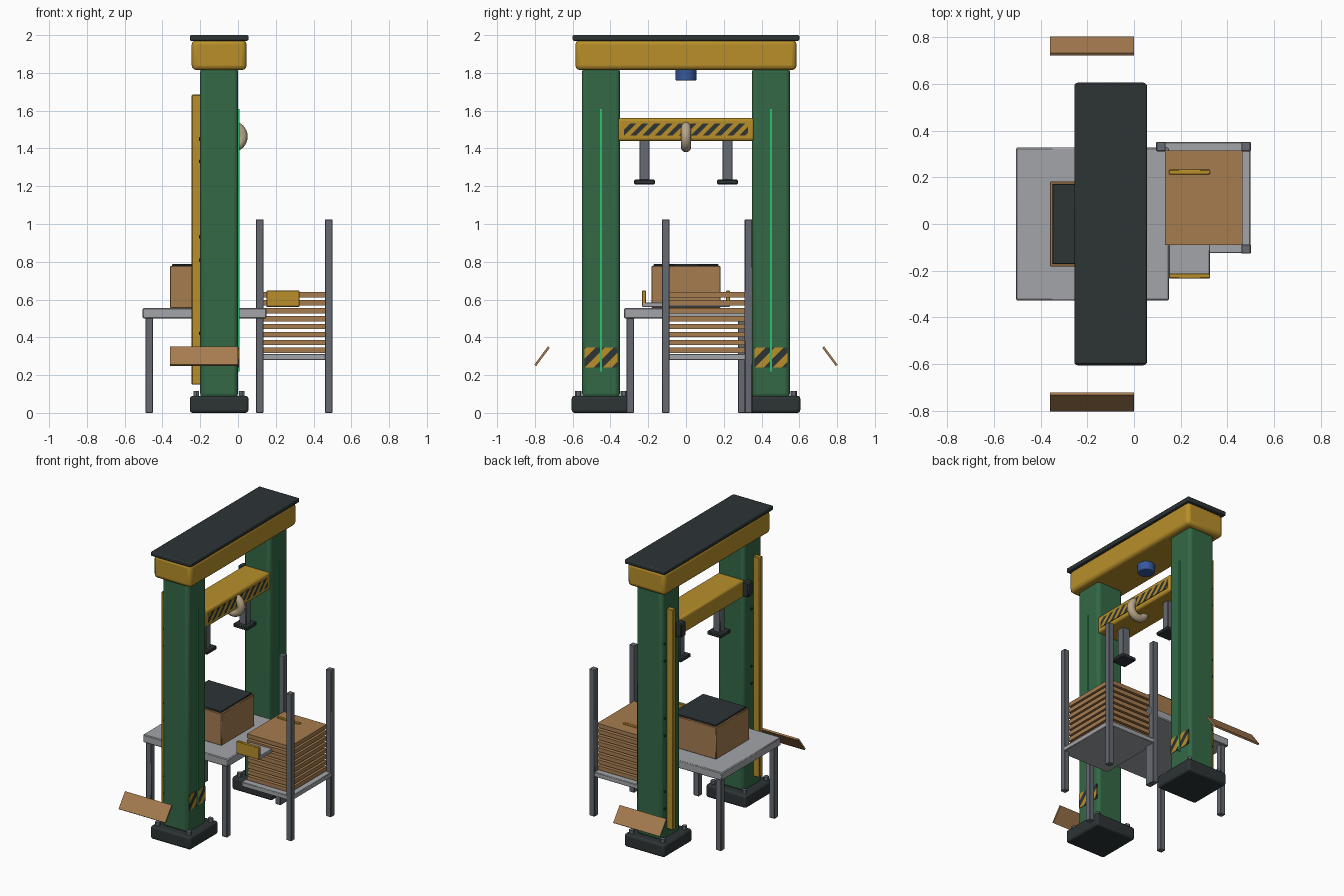
import bpy, bmesh, math
from mathutils import Vector

if "Cube" in bpy.data.objects:
    bpy.data.objects.remove(bpy.data.objects["Cube"], do_unlink=True)


def srgb(r, g, b):
    return [((c / 255 + 0.055) / 1.055) ** 2.4 for c in (r, g, b)] + [1.0]


def material(name, *rgb):
    m = bpy.data.materials.new(name)
    m.use_nodes = True
    m.diffuse_color = srgb(*rgb)
    m.node_tree.nodes["Principled BSDF"].inputs["Base Color"].default_value = srgb(*rgb)
    return m


GREEN = material("column green", 51, 104, 69)
YELLOW = material("machine yellow", 184, 143, 42)
DARK = material("dark rubber", 45, 52, 53)
LIGHT = material("light grey metal", 163, 165, 169)
STEEL = material("steel grey", 102, 107, 114)
CARD = material("cardboard brown", 166, 124, 80)
BLUE = material("sensor blue", 54, 88, 155)
BEIGE = material("hook beige", 184, 166, 136)
GLOW = material("signal green", 40, 195, 112)
parts = []


def add(name, bm, *mats, bevel=0, segments=3):
    me = bpy.data.meshes.new(name)
    bm.to_mesh(me)
    bm.free()
    ob = bpy.data.objects.new(name, me)
    bpy.context.collection.objects.link(ob)
    for m in mats:
        me.materials.append(m)
    if bevel:
        mod = ob.modifiers.new("rounding", "BEVEL")
        mod.width, mod.segments = bevel, segments
    parts.append(ob)
    return ob


def cube_mesh(lo, hi):
    bm = bmesh.new()
    bmesh.ops.create_cube(bm, size=1)
    lo, hi = Vector(lo), Vector(hi)
    for v in bm.verts:
        v.co = (lo + hi) / 2 + v.co * (hi - lo)
    return bm


def box(name, x, y, z, mat, bevel=0, segments=3):
    return add(name, cube_mesh(*zip(x, y, z)), mat, bevel=bevel, segments=segments)


def mid(c, half):
    return c - half, c + half


def cylinder(name, at, radius, depth, mat, axis="Z", sides=12, bevel=0):
    bm = bmesh.new()
    bmesh.ops.create_cone(bm, cap_ends=True, segments=sides, radius1=radius,
                          radius2=radius, depth=depth)
    ob = add(name, bm, mat, bevel=bevel)
    ob.location = at
    if axis == "X":
        ob.rotation_euler.y = math.pi / 2
    return ob


def hazard_plate(name, y, z, width):
    """Thin plate cut by diagonal planes; alternate bands are yellow."""
    bm = cube_mesh((-0.002, y[0], z[0]), (0.004, y[1], z[1]))
    for i in range(-10, 30):
        bmesh.ops.bisect_plane(bm, geom=bm.verts[:] + bm.edges[:] + bm.faces[:],
                               plane_co=(0, y[0] + i * width, z[0]), plane_no=(0, 1, -1))
    for f in bm.faces:
        c = f.calc_center_median()
        band = math.floor((c.y - y[0] - c.z + z[0]) / width)
        f.material_index = band % 2
    add(name, bm, YELLOW, DARK)


# Gantry columns with feet, rails, light strips and warning plates
for side, s in (("front", -1), ("back", 1)):
    yc = s * 0.45
    box(side + "_column", (-0.2, 0), mid(yc, 0.1), (0.08, 1.83), GREEN, 0.022)
    box(side + "_foot", mid(-0.1, 0.155), mid(yc, 0.155), (0, 0.09), DARK, 0.015)
    for dx in (-0.12, 0.12):
        for dy in (-0.12, 0.12):
            cylinder(side + "_foot_bolt", (-0.1 + dx, yc + dy, 0.1), 0.017, 0.03, STEEL, sides=6)
    box(side + "_light_strip", (-0.002, 0.007), mid(yc, 0.005), (0.22, 1.61), GLOW)
    hazard_plate(side + "_warning_plate", mid(yc, 0.087), (0.24, 0.345), 0.048)
    rail_y = s * 0.478
    box(side + "_rail", (-0.245, -0.195), mid(rail_y, 0.017), (0.15, 1.685), YELLOW, 0.004, 1)
    for base in (0.36, 0.87, 1.39):
        for dz in (-0.06, 0.06):
            for dy in (-0.045, 0.045):
                cylinder(side + "_rail_bolt", (-0.2, rail_y + dy, base + dz), 0.008, 0.014,
                         DARK, "X", 8)
    box(side + "_rail_clamp", (-0.24, -0.19), mid(s * 0.37, 0.027), (1.45, 1.55), DARK, 0.006, 1)
    # Lifting legs under the moving beam
    leg_y = s * 0.22
    box(side + "_lift_post", mid(-0.1, 0.027), mid(leg_y, 0.027), (1.23, 1.46), STEEL, 0.004, 1)
    box(side + "_lift_pad", mid(-0.1, 0.055), mid(leg_y, 0.055), (1.21, 1.235), DARK, 0.005, 1)
    # Loose tilted carton boards
    board = box(side + "_tilted_board", (-0.18, 0.18), mid(0, 0.006), mid(0, 0.06), CARD)
    board.location = (-0.18, s * 0.762, 0.3)
    board.rotation_euler.x = s * 0.64

# Top beam, cover and sensor
box("top_beam", mid(-0.1, 0.145), mid(0, 0.585), (1.815, 1.975), YELLOW, 0.025)
box("top_cover", mid(-0.1, 0.155), mid(0, 0.6), (1.97, 2.0), DARK, 0.007, 2)
cylinder("sensor", (-0.1, 0, 1.79), 0.055, 0.06, BLUE, sides=24, bevel=0.006)

# Moving crossbeam with striped plate and ring hook
box("moving_beam", (-0.2, 0), mid(0, 0.36), (1.44, 1.56), YELLOW, 0.014)
hazard_plate("beam_warning_plate", mid(0, 0.327), (1.468, 1.532), 0.032)
bpy.ops.mesh.primitive_torus_add(major_radius=0.056, minor_radius=0.027, major_segments=32,
                                 minor_segments=12, location=(-0.032, 0, 1.463),
                                 rotation=(math.pi / 2, 0, 0))
hook = bpy.context.object
hook.name = "ring_hook"
hook.data.materials.append(BEIGE)
parts.append(hook)

# Work table
box("table_top", (-0.505, 0.15), mid(0, 0.327), (0.5, 0.555), LIGHT, 0.005, 1)
for x in (-0.47, 0.115):
    for y in (-0.295, 0.295):
        box("table_leg", mid(x, 0.02), mid(y, 0.02), (0, 0.505), STEEL, 0.003, 1)

# Carton with dark lid
box("carton", (-0.36, 0), mid(0, 0.182), (0.555, 0.777), CARD, 0.003, 1)
box("carton_lid", (-0.349, -0.011), mid(0, 0.172), (0.77, 0.787), DARK, 0.003, 1)

# Tray at the table end with two yellow stops
box("tray_plate", (0.15, 0.325), mid(0, 0.23), (0.56, 0.585), LIGHT, 0.003, 1)
for s in (-1, 1):
    box("tray_stop", (0.15, 0.325), mid(s * 0.222, 0.011), (0.562, 0.647), YELLOW, 0.003, 1)

# Rack with three posts, shelf and stacked sheets
for x, y in ((0.115, 0.331), (0.48, 0.331), (0.48, -0.107)):
    box("rack_post", mid(x, 0.02), mid(y, 0.02), (0, 1.025), STEEL, 0.003, 1)
box("rack_shelf", (0.115, 0.498), (-0.125, 0.35), (0.28, 0.312), LIGHT, 0.003, 1)
for i in range(8):
    z = 0.317 + 0.042 * i
    box("stacked_sheet", (0.132, 0.465), (-0.09, 0.315), (z, z + 0.028), CARD)

# Smooth the rounded edges, keep flat faces crisp
bpy.ops.object.select_all(action="DESELECT")
for ob in parts:
    ob.select_set(True)
bpy.context.view_layer.objects.active = parts[0]
bpy.ops.object.shade_smooth_by_angle(angle=math.radians(40))
